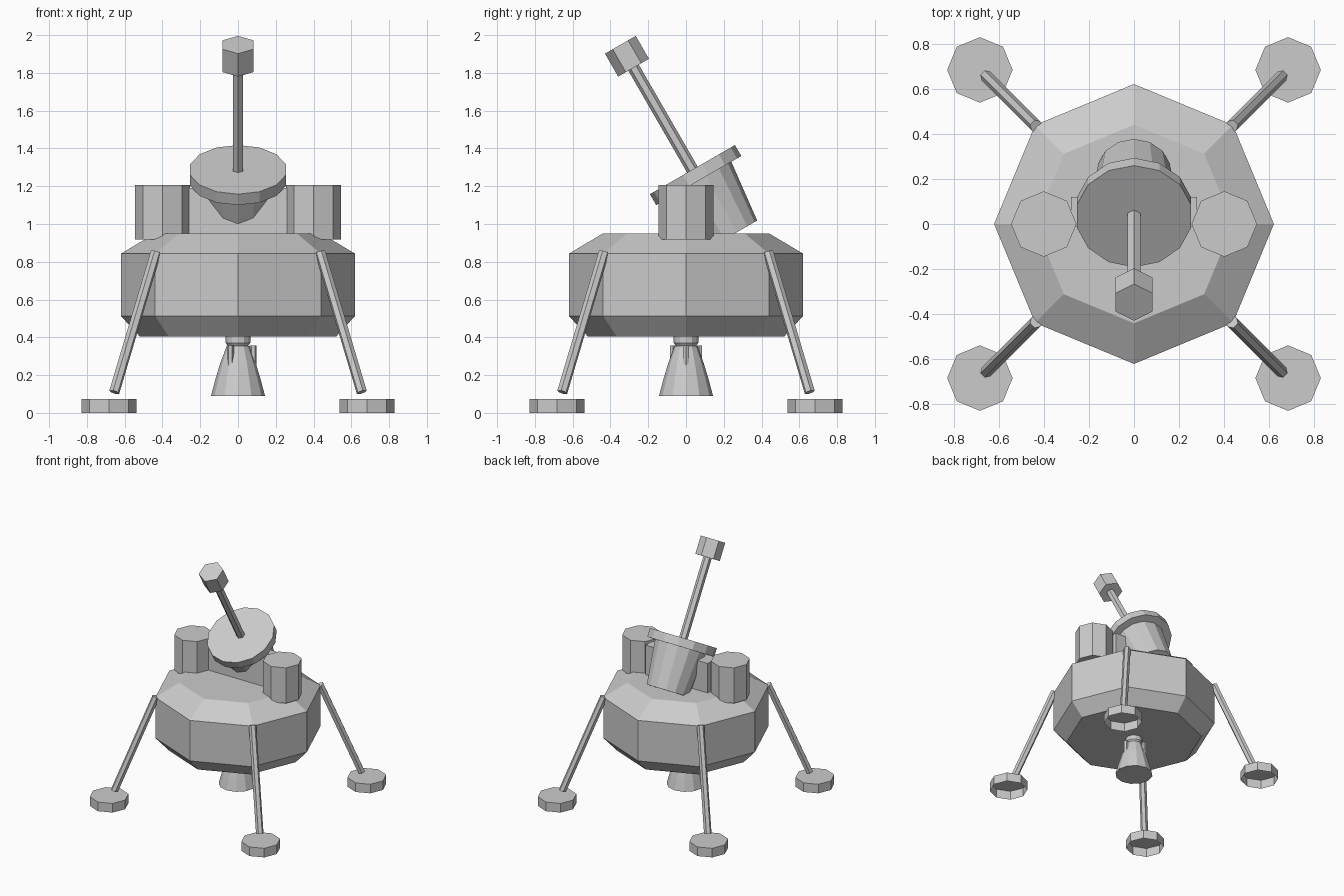
import bpy, bmesh, math
from mathutils import Matrix, Vector

if "Cube" in bpy.data.objects:
    bpy.data.objects.remove(bpy.data.objects["Cube"])

grey = bpy.data.materials.new("hull_grey")
grey.diffuse_color = (0.6, 0.6, 0.6, 1)
grey.use_nodes = True
grey.node_tree.nodes["Principled BSDF"].inputs["Base Color"].default_value = grey.diffuse_color


def finish(name, bm):
    mesh = bpy.data.meshes.new(name)
    bm.to_mesh(mesh)
    bm.free()
    mesh.materials.append(grey)
    obj = bpy.data.objects.new(name, mesh)
    bpy.context.collection.objects.link(obj)
    return obj


def lathe(name, profile, sides, matrix=Matrix(), phase=0.0, open_bottom=False):
    """Faceted solid from (radius, height) rings listed bottom to top."""
    bm = bmesh.new()
    rings = []
    for r, z in profile:
        angles = [phase + math.tau * i / sides for i in range(sides)]
        rings.append([bm.verts.new((r * math.cos(a), r * math.sin(a), z)) for a in angles])
    for low, high in zip(rings, rings[1:]):
        for i in range(sides):
            j = (i + 1) % sides
            bm.faces.new((low[i], low[j], high[j], high[i]))
    if not open_bottom:
        bm.faces.new(rings[0][::-1])
    bm.faces.new(rings[-1])
    bm.transform(matrix)
    return finish(name, bm)


def rod(name, start, end, radius, sides=6):
    start, end = Vector(start), Vector(end)
    d = end - start
    m = Matrix.Translation(start) @ d.to_track_quat('Z', 'Y').to_matrix().to_4x4()
    return lathe(name, [(radius, 0), (radius, d.length)], sides, m)


def at(x, y, z=0):
    return Matrix.Translation((x, y, z))


# Eight-sided hull with chamfered top and bottom
lathe("hull", [(0.52, 0.405), (0.62, 0.513), (0.62, 0.843), (0.44, 0.95)], 8)

# Legs and hollow foot pads
for sx in (-1, 1):
    for sy in (-1, 1):
        rod("leg", (sx * 0.655, sy * 0.655, 0.11), (sx * 0.435, sy * 0.435, 0.85), 0.028)
        lathe("foot_pad", [(0.145, 0), (0.145, 0.074)], 8, at(sx * 0.683, sy * 0.683),
              open_bottom=True)

# Side tanks and the block between them
for sx in (-1, 1):
    lathe("tank", [(0.145, 0.918), (0.145, 1.207)], 8, at(sx * 0.4, 0))
bm = bmesh.new()
bmesh.ops.create_cube(bm, size=1, matrix=at(0, 0.055, 1.05) @ Matrix.Diagonal((0.56, 0.13, 0.28, 1)))
finish("tank_bridge", bm)

# Engine bell, collar and feed pipes
lathe("engine_bell", [(0.143, 0.09), (0.122, 0.17), (0.095, 0.26), (0.06, 0.355)], 12)
lathe("engine_collar", [(0.05, 0.35), (0.065, 0.37), (0.065, 0.42)], 12)
for k in range(3):
    a = math.tau * k / 3
    x, y = 0.08 * math.cos(a), 0.08 * math.sin(a)
    rod("feed_pipe", (x, y, 0.25), (x, y, 0.357), 0.018)

# Tilted antenna: cup, dish, mast and head
tilt = at(0, 0.034, 1.288) @ Matrix.Rotation(math.radians(30), 4, 'X')
up = math.pi / 2
lathe("antenna_cup", [(0.162, -0.405), (0.2, -0.06)], 14, tilt, up)
lathe("antenna_dish", [(0.26, -0.067), (0.26, 0)], 14, tilt, up)
lathe("antenna_mast", [(0.032, -0.02), (0.032, 0.64)], 6, tilt, up)
lathe("antenna_head", [(0.094, 0.623), (0.094, 0.763)], 6, tilt, up)
